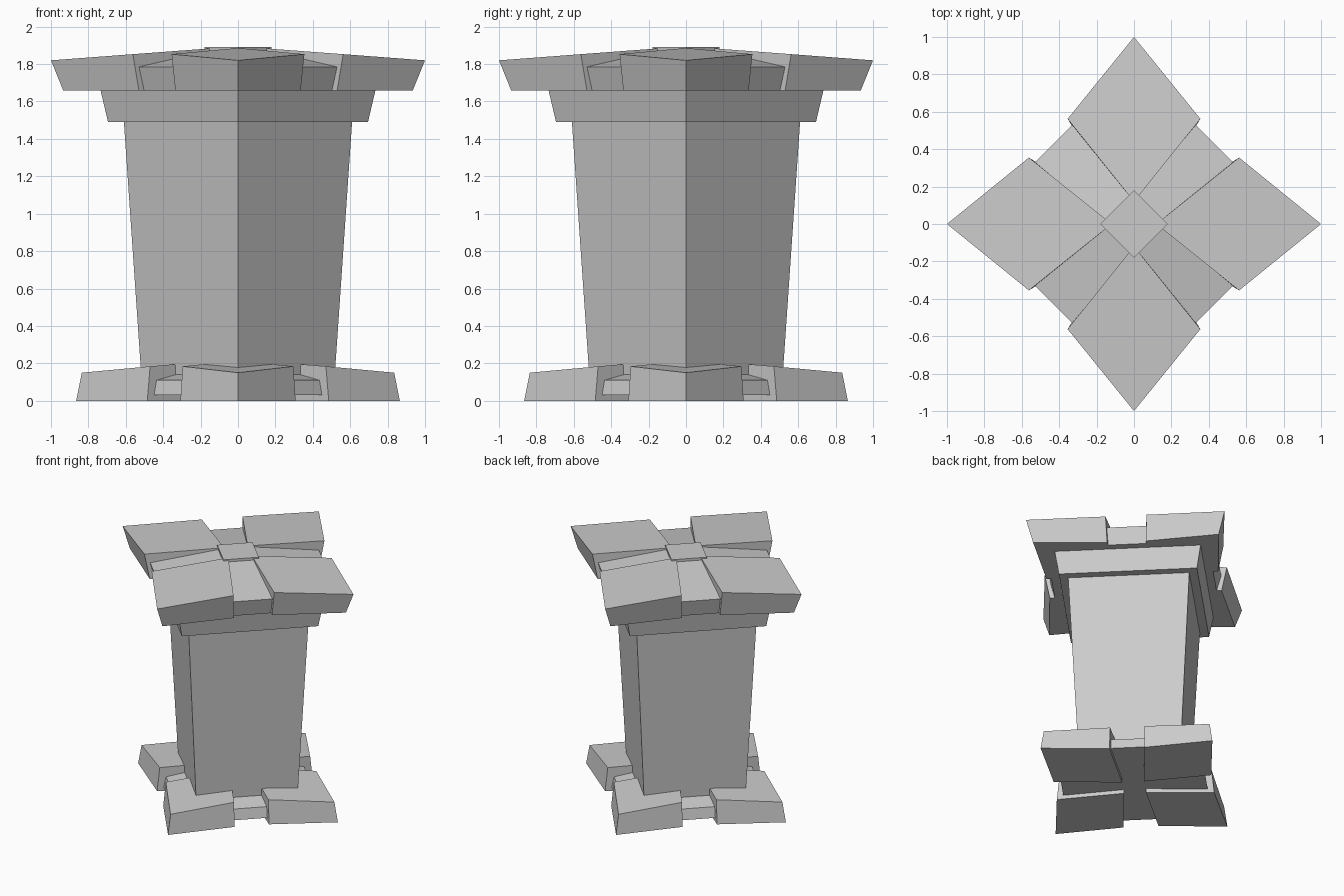
import bpy
from math import cos, sin, pi

if "Cube" in bpy.data.objects:
    bpy.data.objects.remove(bpy.data.objects["Cube"])


def prism(name, lower, upper):
    """Solid between two matching rings of points."""
    n = len(lower)
    faces = [tuple(reversed(range(n))), tuple(range(n, 2 * n))]
    faces += [(i, (i + 1) % n, n + (i + 1) % n, n + i) for i in range(n)]
    mesh = bpy.data.meshes.new(name)
    mesh.from_pydata(lower + upper, [], faces)
    obj = bpy.data.objects.new(name, mesh)
    bpy.context.collection.objects.link(obj)
    return obj


def diamond(r, z):
    return [(r * cos(i * pi / 2), r * sin(i * pi / 2), z) for i in range(4)]


def kite(inner, side, tip):
    """Corner-stone outline; each argument gives its own height last."""
    x, y, z = side
    return [(inner[0], 0, inner[1]), (x, -y, z), (tip[0], 0, tip[1]), (x, y, z)]


def corner_stones(name, lower, upper):
    for i in range(4):
        stone = prism(f"{name}_{i + 1}", lower, upper)
        stone.rotation_euler.z = i * pi / 2


# Base: recessed footing with four corner stones
prism("base_footing", diamond(0.727, 0.03), diamond(0.703, 0.11))
prism("base_footing_slope", diamond(0.703, 0.11), diamond(0.45, 0.15))
corner_stones("base_corner_stone",
              kite((0.11, 0), (0.485, 0.308, 0), (0.865, 0)),
              kite((0.11, 0.214), (0.47, 0.296, 0.184), (0.835, 0.15)))

# Tapered shaft and collar
prism("shaft", diamond(0.51, 0.03), diamond(0.61, 1.49))
prism("collar", diamond(0.695, 1.49), diamond(0.735, 1.66))

# Cap: sloped slab, four corner stones and a small centre tile
prism("cap_slab", diamond(0.815, 1.66), diamond(0.86, 1.785))
prism("cap_slab_slope", diamond(0.86, 1.785), diamond(0.16, 1.875))
corner_stones("cap_corner_stone",
              kite((0.12, 1.66), (0.53, 0.335, 1.66), (0.935, 1.66)),
              kite((0.12, 1.886), (0.562, 0.355, 1.853), (1.0, 1.82)))
prism("cap_centre_tile", diamond(0.18, 1.86), diamond(0.18, 1.892))
